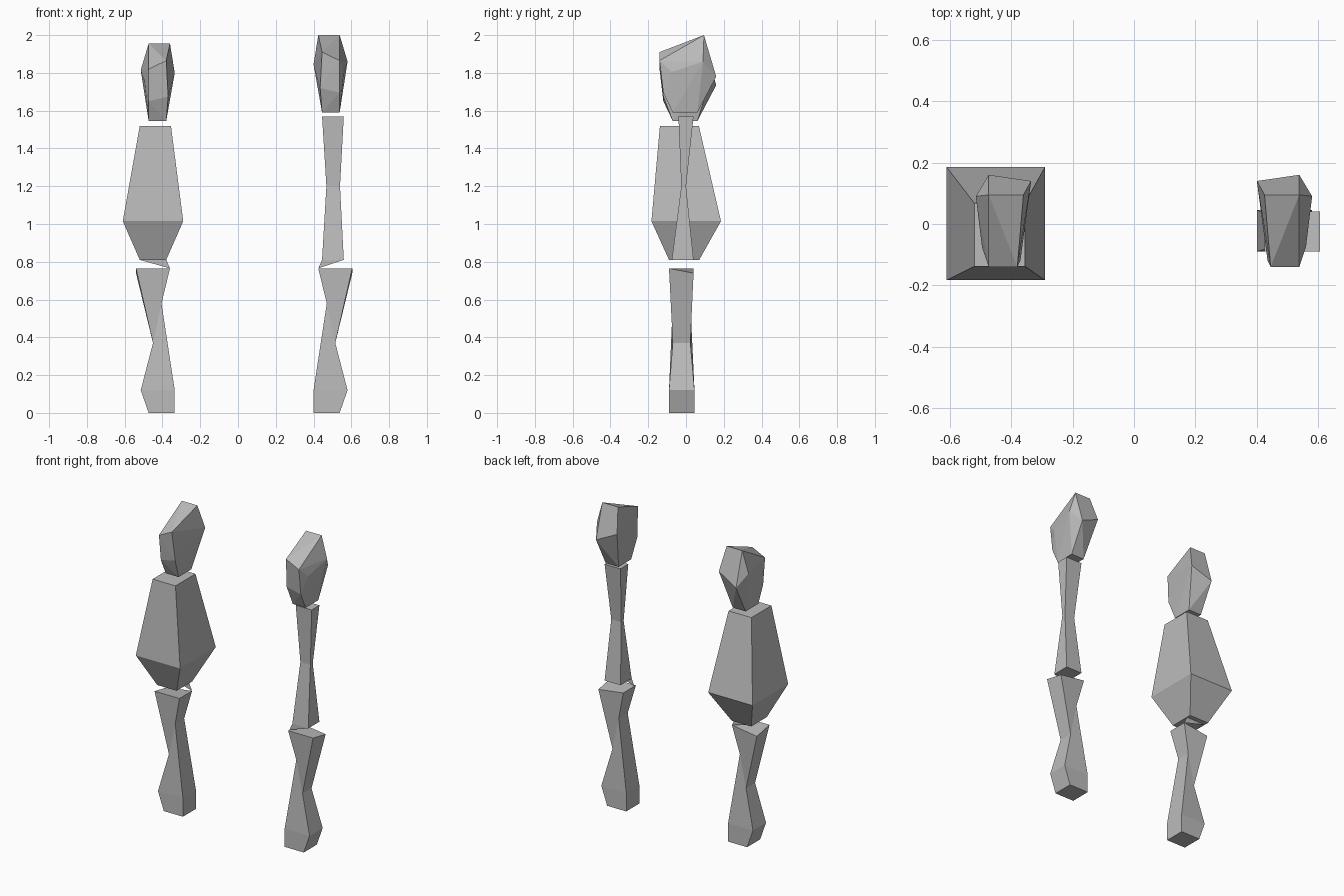
import bpy, bmesh
from mathutils import Vector

cube = bpy.data.objects.get("Cube")
if cube:
    bpy.data.objects.remove(cube, do_unlink=True)

stone = bpy.data.materials.new("plain grey")
stone.use_nodes = True
GREY = (0.5, 0.5, 0.5, 1)
stone.diffuse_color = GREY
stone.node_tree.nodes["Principled BSDF"].inputs["Base Color"].default_value = GREY


def finish(bm, name):
    bmesh.ops.recalc_face_normals(bm, faces=bm.faces[:])
    mesh = bpy.data.meshes.new(name)
    bm.to_mesh(mesh)
    bm.free()
    mesh.materials.append(stone)
    obj = bpy.data.objects.new(name, mesh)
    bpy.context.collection.objects.link(obj)
    return obj


def swap_side(p):
    """Reflect a point from the right figure to the left figure."""
    return Vector((0.065 - p[0], p[1], p[2]))


def loft(name, rings, mirror=False):
    """Four-sided stack; ring = x0, x1, y0, y1, height at x0, height at x1."""
    bm = bmesh.new()
    loops = []
    for x0, x1, y0, y1, z0, z1 in rings:
        pts = [(x0, y0, z0), (x1, y0, z1), (x1, y1, z1), (x0, y1, z0)]
        loops.append([bm.verts.new(swap_side(p) if mirror else p) for p in pts])
    for low, high in zip(loops, loops[1:]):
        for i in range(4):
            j = (i + 1) % 4
            bm.faces.new((low[i], low[j], high[j], high[i]))
    bm.faces.new(loops[0])
    bm.faces.new(loops[-1])
    return finish(bm, name)


def head(name, mirror=False, lift=0.0):
    pts = [
        (-0.473, 0.095, 1.955), (-0.36, 0.095, 1.955),   # crown
        (-0.473, -0.14, 1.82), (-0.38, -0.14, 1.865),    # brow
        (-0.473, -0.12, 1.65), (-0.37, -0.12, 1.675),    # chin
        (-0.473, 0.16, 1.735), (-0.335, 0.14, 1.80),     # back
        (-0.515, 0.09, 1.815), (-0.495, -0.075, 1.76),   # outer cheek
    ]
    pts += [(x, y, 1.545) for x in (-0.473, -0.38) for y in (-0.07, 0.06)]
    bm = bmesh.new()
    for p in pts:
        q = swap_side(p) if mirror else Vector(p)
        bm.verts.new(q + Vector((0, 0, lift)))
    bmesh.ops.convex_hull(bm, input=bm.verts[:])
    bmesh.ops.dissolve_limit(bm, angle_limit=0.02, verts=bm.verts[:], edges=bm.edges[:])
    return finish(bm, name)


def sliver(name, pts):
    bm = bmesh.new()
    bm.faces.new([bm.verts.new(p) for p in pts])
    return finish(bm, name)


# Matching legs: foot block, narrow skewed waist, flared top
leg = [
    (-0.473, -0.335, -0.09, 0.045, 0, 0),
    (-0.515, -0.335, -0.09, 0.045, 0.12, 0.12),
    (-0.45, -0.405, -0.07, 0.023, 0.37, 0.58),
    (-0.54, -0.36, -0.09, 0.04, 0.765, 0.765),
]
for side, flip in (("right", False), ("left", True)):
    part = loft(side + "_leg", leg, flip)
    # Outer back corner of the top sits a little lower
    part.data.vertices[15].co.z -= 0.025

# Broad torso on the right figure
loft("right_torso", [
    (-0.52, -0.38, -0.09, 0.07, 0.81, 0.81),
    (-0.61, -0.29, -0.183, 0.185, 1.015, 1.015),
    (-0.52, -0.355, -0.138, 0.068, 1.52, 1.52),
])

# Slim torso on the left figure
loft("left_torso", [
    (0.445, 0.56, -0.075, 0.04, 0.81, 0.81),
    (0.468, 0.54, -0.025, 0.0, 1.2, 1.2),
    (0.445, 0.56, -0.04, 0.04, 1.57, 1.57),
])

# Faceted heads
head("right_head")
head("left_head", mirror=True, lift=0.045)

# Thin joints between torso and leg
sliver("right_joint", [(-0.36, 0.04, 0.765), (-0.38, 0.04, 0.81), (-0.52, 0.04, 0.81)])
sliver("left_joint", [(0.425, -0.075, 0.765), (0.56, -0.075, 0.81), (0.445, -0.075, 0.81)])
